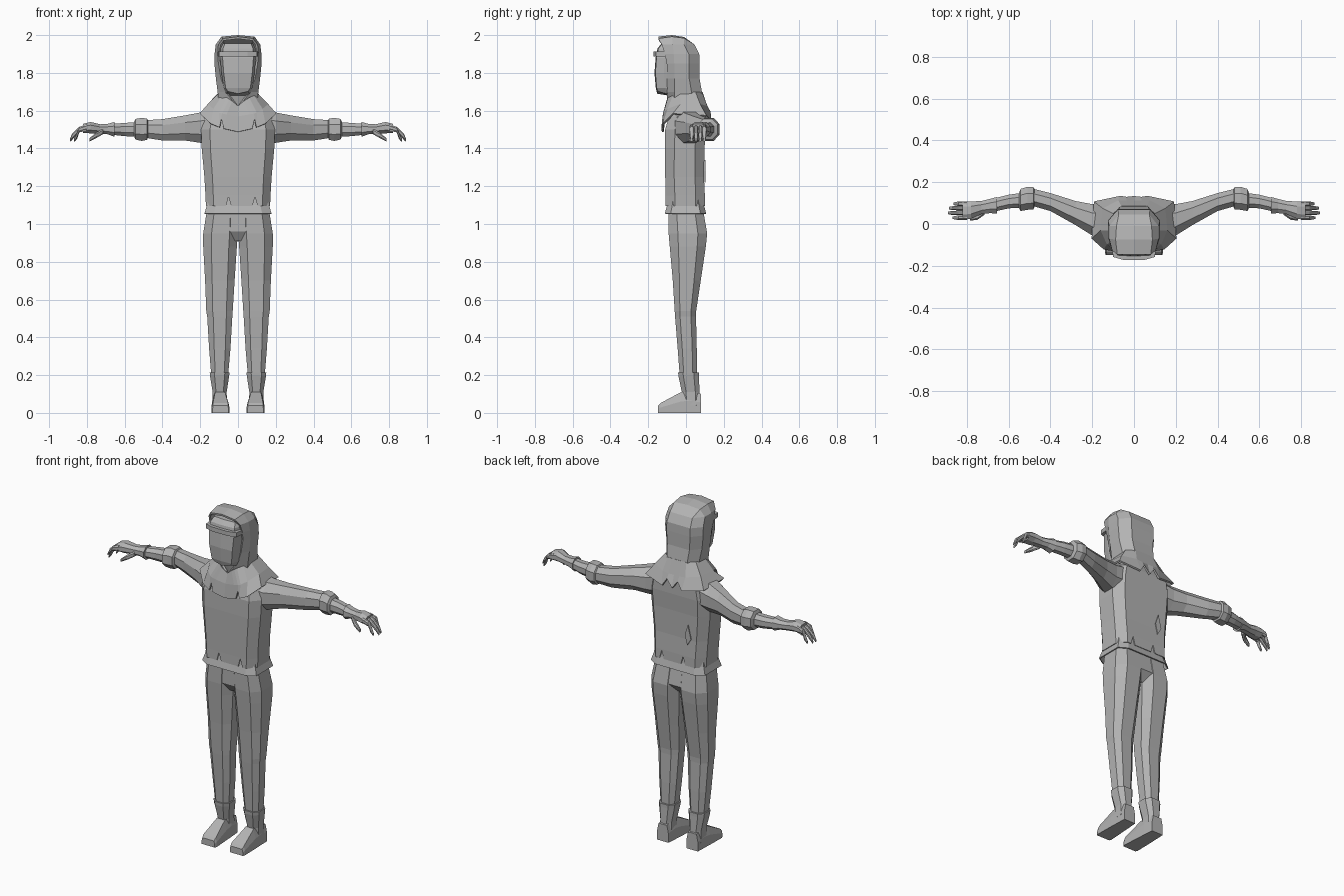
import bpy, bmesh, math
from mathutils import Vector

mat = bpy.data.materials.new("plain_grey")
mat.diffuse_color = (0.45, 0.45, 0.45, 1)


def make(name, bm, mirror=False, thick=0.0):
    bmesh.ops.recalc_face_normals(bm, faces=bm.faces)
    me = bpy.data.meshes.new(name)
    bm.to_mesh(me)
    bm.free()
    me.materials.append(mat)
    ob = bpy.data.objects.new(name, me)
    bpy.context.collection.objects.link(ob)
    if thick:
        m = ob.modifiers.new("thickness", 'SOLIDIFY')
        m.thickness, m.offset = thick, -1
    if mirror:
        m = ob.modifiers.new("mirror", 'MIRROR')
        m.use_clip = True
        m.merge_threshold = 0.0005
    return ob


def loft(name, rings, closed=True, caps=(True, True), mirror=False, thick=0.0):
    bm = bmesh.new()
    vs = [[bm.verts.new(p) for p in r] for r in rings]
    n = len(rings[0])
    for a, b in zip(vs, vs[1:]):
        for i in range(n if closed else n - 1):
            j = (i + 1) % n
            bm.faces.new((a[i], a[j], b[j], b[i]))
    for cap, r in zip(caps, (vs[0], vs[-1])):
        if cap:
            bm.faces.new(r)
    return make(name, bm, mirror, thick)


def oct2(u0, u1, v0, v1, c=0.28):
    """Chamfered rectangle in two coordinates."""
    a, b = (u1 - u0) * c, (v1 - v0) * c
    return [(u0 + a, v0), (u1 - a, v0), (u1, v0 + b), (u1, v1 - b),
            (u1 - a, v1), (u0 + a, v1), (u0, v1 - b), (u0, v0 + b)]


def zring(z, x0, x1, y0, y1, c=0.28):
    return [(x, y, z) for x, y in oct2(x0, x1, y0, y1, c)]


def xring(x, y0, y1, z0, z1, c=0.28):
    return [(x, y, z) for y, z in oct2(y0, y1, z0, z1, c)]


def sym(half):
    """Complete a ring whose first and last points lie on x = 0."""
    return half + [(-x, y, z) for x, y, z in half[-2:0:-1]]


# Tunic body, with torn notches in its hem
body = [(1.095, .170, -.108, .100), (1.15, .172, -.108, .100), (1.25, .178, -.110, .095),
        (1.40, .192, -.112, .098), (1.50, .195, -.110, .105), (1.57, .180, -.090, .105),
        (1.63, .100, -.070, .085)]
notches = (-.05, .09)
rings = []
for k, (z, w, yf, yb) in enumerate(body):
    c = w * .76
    front, back = [], []
    for nx in notches:
        for dx, lift in ((-.014, 0), (0, .05), (.014, 0)):
            s = w / .17
            front.append(((nx + dx) * s, yf, z + (lift if k == 0 else 0)))
            back.append(((nx + dx) * s, yb, z + (lift if k == 0 else 0)))
    my = (yf + yb) / 2
    rings.append([(-c, yf, z)] + front + [(c, yf, z), (w, my - .055, z), (w, my + .055, z), (c, yb, z)]
                 + back[::-1] + [(-c, yb, z), (-w, my + .055, z), (-w, my - .055, z)])
loft("tunic", rings, caps=(False, True), thick=.006)

# Flared undershirt edge below the tunic
loft("shirt_hem", [zring(z, -w, w, yf, yb, .14) for z, w, yf, yb in
     ((1.055, .178, -.112, .107), (1.10, .164, -.100, .095), (1.17, .155, -.09, .085))],
     caps=(False, False), thick=.006)

# Small diamond rip on the back
bm = bmesh.new()
rip = [(-.085, 1.34), (-.065, 1.28), (-.08, 1.22), (-.105, 1.26)]
bm.faces.new([bm.verts.new((x, .104, z)) for x, z in rip])
make("back_rip", bm, thick=.005)

# Trousers
legs = [(1.09, 0, .162, -.094, .088), (.95, 0, .184, -.092, .112), (.88, .006, .184, -.086, .105),
        (.70, .018, .174, -.070, .078), (.54, .028, .168, -.060, .054), (.51, .030, .163, -.058, .053),
        (.34, .040, .153, -.044, .057), (.18, .054, .140, -.032, .058)]
loft("trouser_leg", [zring(z, a, b, c, d, .24) for z, a, b, c, d in legs], mirror=True)
loft("hips", [zring(1.09, -.155, .155, -.092, .086, .2), zring(.96, -.15, .15, -.090, .108, .2),
              zring(.91, -.06, .06, -.055, .065, .2)])

# Boots
loft("boot_shaft", [zring(z, a, b, c, d, .24) for z, a, b, c, d in
     ((.215, .044, .150, -.042, .068), (.195, .047, .148, -.040, .068), (.11, .060, .134, -.022, .072),
      (.04, .058, .136, -.02, .076))], mirror=True)
foot = []
for y, x0, x1, top, s in ((-.148, .050, .135, .038, .9), (-.135, .045, .140, .052, .85),
                          (-.03, .052, .138, .108, .62), (.02, .055, .136, .118, .62), (.08, .060, .134, .10, .75)):
    m, h = (x0 + x1) / 2, (x1 - x0) / 2
    foot.append([(x0, y, 0), (x1, y, 0), (x1, y, top * .55), (m + h * s, y, top), (m - h * s, y, top), (x0, y, top * .55)])
loft("boot_foot", foot, mirror=True)

# Sleeves, rolled cuffs, forearms and hands
sleeve = [(.12, -.07, .09, 1.43, 1.61), (.20, -.055, .095, 1.43, 1.59), (.28, -.005, .110, 1.442, 1.575),
          (.40, .062, .148, 1.442, 1.555), (.48, .085, .168, 1.455, 1.55), (.53, .085, .160, 1.46, 1.545)]
loft("sleeve", [xring(*r) for r in sleeve], mirror=True)
cuff = [(.475, .085, .165, 1.46, 1.545), (.482, .070, .176, 1.445, 1.558), (.51, .068, .178, 1.44, 1.562),
        (.543, .062, .168, 1.447, 1.556), (.55, .075, .150, 1.465, 1.54)]
loft("rolled_cuff", [xring(*r) for r in cuff], mirror=True)
arm = [(.53, .078, .150, 1.462, 1.54), (.60, .075, .140, 1.465, 1.535), (.69, .055, .118, 1.475, 1.528)]
loft("forearm", [xring(*r) for r in arm], mirror=True)
glove = [(.655, .050, .130, 1.462, 1.54), (.69, .052, .120, 1.475, 1.530), (.73, .048, .110, 1.478, 1.528),
         (.78, .025, .108, 1.480, 1.540), (.82, .020, .108, 1.482, 1.530)]
loft("glove", [xring(*r) for r in glove], mirror=True)
for i, (y, tip) in enumerate(((.030, .868), (.053, .890), (.076, .886), (.097, .865))):
    loft(f"finger_{i + 1}", [xring(.80, y - .011, y + .011, 1.495, 1.528),
                             xring(.84, y - .011, y + .011, 1.485, 1.515),
                             xring(tip - .014, y - .009, y + .009, 1.452, 1.482),
                             xring(tip, y - .006, y + .006, 1.436, 1.452)], mirror=True)
loft("thumb", [xring(.715, .045, .075, 1.475, 1.505), xring(.75, .020, .046, 1.455, 1.485),
               xring(.785, .016, .034, 1.437, 1.455)], mirror=True)

# Shoulder cape with a ragged hem
top = [(0, -.098, 1.625), (.03, -.104, 1.65), (.045, -.10, 1.66), (.06, -.095, 1.67), (.085, -.07, 1.68),
       (.105, -.03, 1.69), (.10, .05, 1.70), (.06, .085, 1.70), (.03, .087, 1.70), (0, .087, 1.70)]
mid = [(0, -.118, 1.57), (.06, -.122, 1.58), (.085, -.122, 1.585), (.10, -.118, 1.59), (.13, -.098, 1.61),
       (.16, -.03, 1.635), (.15, .075, 1.635), (.075, .113, 1.625), (.035, .113, 1.62), (0, .113, 1.62)]
hem = [(0, -.128, 1.488), (.075, -.130, 1.505), (.088, -.126, 1.555), (.098, -.130, 1.512), (.145, -.122, 1.532),
       (.203, -.070, 1.585), (.192, .108, 1.575), (.065, .135, 1.55), (.035, .130, 1.595), (.02, .134, 1.55)]
hem[-1] = (0, .134, 1.55)
loft("shoulder_cape", [sym(top), sym(mid), sym(hem)], caps=(False, False), thick=.01)

# Hood: open at the front, closed on top by a curved crown
hood = [  # z, front edge x/y, side x, side front y, back y
    (1.63, .012, -.100, .100, -.060, .092), (1.70, .066, -.102, .108, -.060, .084),
    (1.77, .090, -.100, .117, -.060, .072), (1.85, .104, -.102, .125, -.062, .072),
    (1.90, .108, -.112, .124, -.065, .070), (1.95, .104, -.128, .118, -.070, .045)]
rows = []
for z, fx, fy, sx, sy, by in hood:
    half = [(fx, fy, z), (sx, sy, z), (sx, by - .055, z), (sx * .62, by, z)]
    rows.append(half + [(-x, y, w) for x, y, w in half[::-1]])
bm = bmesh.new()
vs = [[bm.verts.new(p) for p in r] for r in rows]
for a, b in zip(vs, vs[1:]):
    for i in range(7):
        bm.faces.new((a[i], a[i + 1], b[i + 1], b[i]))
crown = [[bm.verts.new((s * x, y, z)) for x, y, z in
          ((.080, -.146, 1.982), (.088, -.075, 1.992), (.084, -.01, 1.984))] for s in (1, -1)]
t = vs[-1]
for k, (p, q, r, s) in enumerate(((t[0], t[1], t[2], t[3]), (t[7], t[6], t[5], t[4]))):
    c = crown[k]
    bm.faces.new((p, q, c[1], c[0]))
    bm.faces.new((q, r, c[2], c[1]))
    bm.faces.new((r, s, c[2]))
ridge = [bm.verts.new(p) for p in ((0, -.146, 1.992), (0, -.075, 2.0), (0, -.01, 1.990))]
for c in crown:
    for i in range(2):
        bm.faces.new((c[i], c[i + 1], ridge[i + 1], ridge[i]))
bm.faces.new((t[3], t[4], crown[1][2], ridge[2], crown[0][2]))
make("hood", bm, thick=.012)

# Head, faceplate and brow band
face = [(1.60, .045, -.07), (1.68, .05, -.09), (1.69, .062, -.148), (1.72, .076, -.155), (1.80, .088, -.162),
        (1.88, .095, -.156), (1.93, .092, -.146), (1.955, .08, -.125)]
loft("faceplate", [[(-w * .86, y, z + (.012 if k == 2 else 0)), (0, y - .005, z), (w * .86, y, z + (.012 if k == 2 else 0)),
                    (w, y + .045, z), (w * .9, .03, z), (-w * .9, .03, z), (-w, y + .045, z)]
                   for k, (z, w, y) in enumerate(face)])
loft("brow_band", [[(-.106, -.11, z), (-.100, -.158, z), (-.05, -.172, z), (.05, -.172, z), (.100, -.158, z),
                    (.106, -.11, z)] for z in (1.888, 1.914)])
